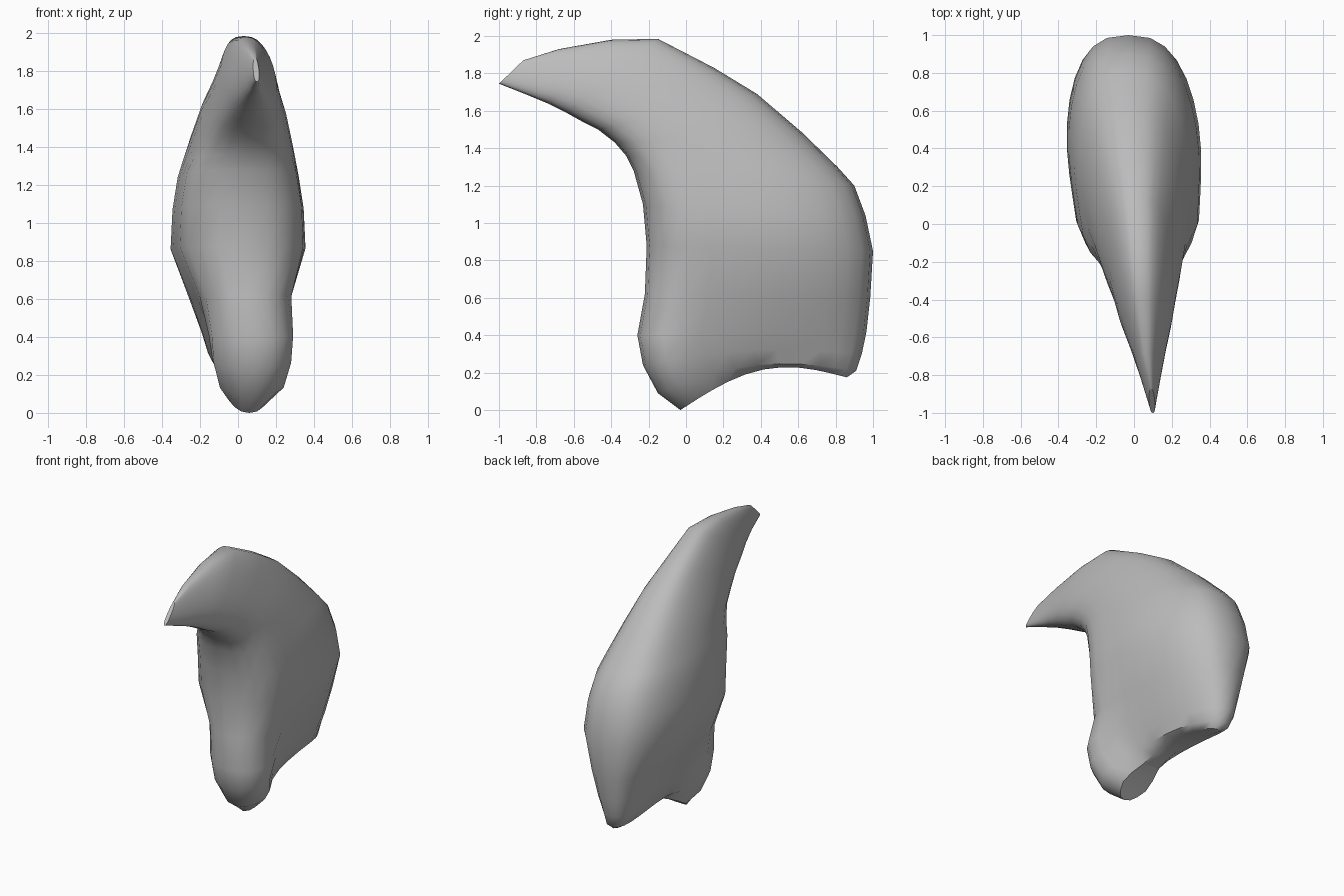
import bpy
import bmesh
from math import sin, cos, pi, exp, radians, copysign

cube = bpy.data.objects.get("Cube")
if cube:
    bpy.data.objects.remove(cube, do_unlink=True)

# Cross-sections from root to tip:
# (inner y, inner z), (outer y, outer z), half width, inner centre x, outer centre x
STATIONS = [
    ((-.03, 0), (.86, .175), .06, .06, -.01),
    ((-.15, .09), (.91, .21), .12, .085, -.03),
    ((-.23, .24), (.94, .3), .16, .09, -.04),
    ((-.26, .4), (.965, .42), .2, .09, -.035),
    ((-.22, .62), (.985, .6), .265, .055, -.03),
    ((-.21, .88), (1, .85), .355, .03, -.03),
    ((-.23, 1.1), (.96, 1.04), .345, .03, -.03),
    ((-.28, 1.28), (.9, 1.2), .318, .03, -.03),
    ((-.32, 1.36), (.81, 1.3), .295, .04, -.03),
    ((-.38, 1.43), (.62, 1.485), .26, .05, -.02),
    ((-.47, 1.5), (.38, 1.69), .22, .06, -.005),
    ((-.55, 1.54), (.15, 1.83), .18, .07, .01),
    ((-.64, 1.59), (-.15, 1.985), .143, .075, .03),
    ((-.74, 1.64), (-.4, 1.98), .1, .085, .045),
    ((-.86, 1.69), (-.68, 1.93), .055, .095, .065),
    ((-1, 1.745), (-.87, 1.87), .015, .1, .09),
]
# Extra width along the inner edge: root knob first, then the neck above it
LOBES = [.08, .12, .13, .105, .045, .05, .05, .04, .02]
SIDES = 28
HORN_START = 8


def section(index, station):
    """Rounded cross-section running from the inner to the outer edge."""
    (iy, iz), (oy, oz), half, inner_x, outer_x = station
    horn = min(1, max(0, (index - HORN_START) / 4))
    bow = max(0, .13 - .04 * index)           # arch of the root's underside
    root = max(0, 1 - index / 5)
    lean = .13 * horn - .2 * root             # horn wide inside, root wide outside
    lobe = LOBES[index] if index < len(LOBES) else 0
    ring = []
    for k in range(SIDES):
        angle = 2 * pi * k / SIDES
        u, s = -cos(angle), sin(angle)
        t = (u + 1) / 2
        width = half * abs(s) ** .75 * (1 - lean * u)
        width += lobe * abs(s) ** .5 * exp(-((t - .1) / .14) ** 2)
        x = inner_x + (outer_x - inner_x) * t + copysign(width, s)
        y = iy + (oy - iy) * t
        z = iz + (oz - iz) * t + bow * sin(pi * t)
        ring.append((x, y, z))
    return ring


# Material
bone = bpy.data.materials.new("grey bone")
bone.use_nodes = True
colour = (.5, .5, .5, 1)
bone.diffuse_color = colour
bone.node_tree.nodes["Principled BSDF"].inputs["Base Color"].default_value = colour

# Claw body lofted through the sections
bm = bmesh.new()
rings = [[bm.verts.new(p) for p in section(i, s)] for i, s in enumerate(STATIONS)]
for low, high in zip(rings, rings[1:]):
    for k in range(SIDES):
        n = (k + 1) % SIDES
        bm.faces.new((low[k], low[n], high[n], high[k]))

# Root and tip caps, bridged across in strips
for ring in (rings[0], rings[-1]):
    for k in range(SIDES // 2):
        corners = [ring[k], ring[k + 1], ring[-k - 1], ring[-k]]
        bm.faces.new(list(dict.fromkeys(corners)))
bmesh.ops.recalc_face_normals(bm, faces=bm.faces)

mesh = bpy.data.meshes.new("claw")
bm.to_mesh(mesh)
bm.free()
mesh.materials.append(bone)
claw = bpy.data.objects.new("claw", mesh)
bpy.context.collection.objects.link(claw)

# Smooth shading with crisp cap edges
bpy.ops.object.select_all(action="DESELECT")
claw.select_set(True)
bpy.context.view_layer.objects.active = claw
bpy.ops.object.shade_smooth_by_angle(angle=radians(40))
